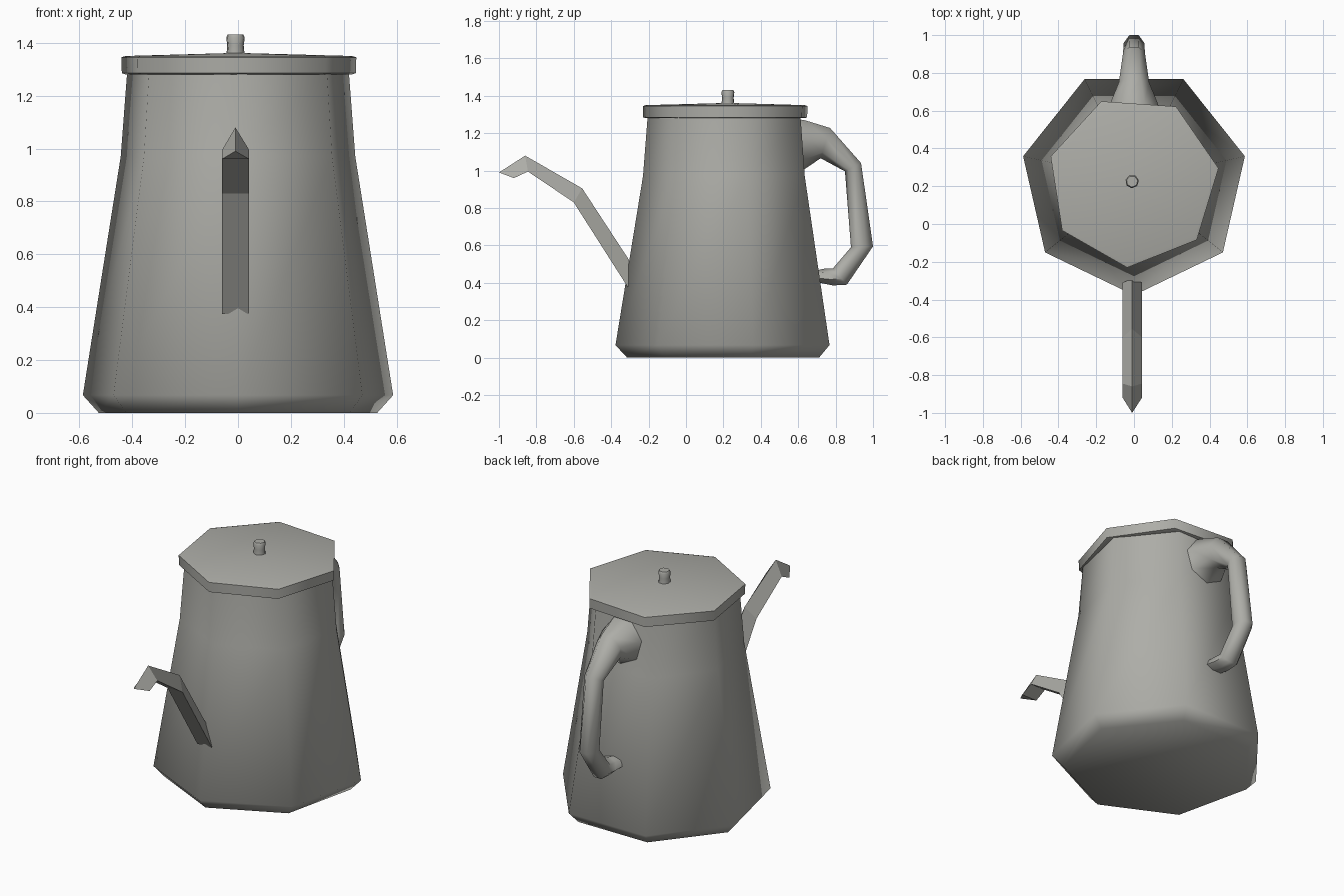
import bpy, bmesh, math
from mathutils import Vector

if "Cube" in bpy.data.objects:
    bpy.data.objects.remove(bpy.data.objects["Cube"])

CY = 0.225   # the pot axis sits behind the origin
SIDES = 7

metal = bpy.data.materials.new("dull grey metal")
metal.diffuse_color = (0.42, 0.42, 0.39, 1)
metal.use_nodes = True
metal.node_tree.nodes["Principled BSDF"].inputs["Base Color"].default_value = metal.diffuse_color


def skin(name, rings, smooth):
    """Bridge equal-length point rings, cap both ends."""
    bm = bmesh.new()
    vs = [[bm.verts.new(p) for p in r] for r in rings]
    n = len(rings[0])
    for a, b in zip(vs, vs[1:]):
        for i in range(n):
            j = (i + 1) % n
            bm.faces.new((a[i], a[j], b[j], b[i]))
    bm.faces.new(vs[0])
    bm.faces.new(vs[-1])
    bmesh.ops.recalc_face_normals(bm, faces=bm.faces)
    me = bpy.data.meshes.new(name)
    bm.to_mesh(me)
    bm.free()
    me.materials.append(metal)
    ob = bpy.data.objects.new(name, me)
    bpy.context.collection.objects.link(ob)
    if smooth:
        bpy.ops.object.select_all(action='DESELECT')
        ob.select_set(True)
        bpy.context.view_layer.objects.active = ob
        bpy.ops.object.shade_smooth_by_angle(angle=math.radians(smooth))
    return ob


def lathe(name, profile, turn=0.0, cx=0.0, smooth=60):
    """Seven-sided turned shape from (radius, z) pairs, one corner to the front."""
    angs = [math.radians(-90 + turn) + i * math.tau / SIDES for i in range(SIDES)]
    rings = [[(cx + r * math.cos(a), CY + r * math.sin(a), z) for a in angs]
             for r, z in profile]
    return skin(name, rings, smooth)


# Pot body: chamfered foot, tapering wall
lathe("pot_body", [(0.54, 0), (0.602, 0.067), (0.455, 0.97), (0.43, 1.29)])

# Lid, slightly turned, with shallow cone top
lathe("lid", [(0.44, 1.28), (0.455, 1.285), (0.457, 1.345), (0.44, 1.35), (0.03, 1.361)],
      turn=-4, cx=-0.004)

# Lid knob
lathe("lid_knob", [(0.036, 1.35), (0.032, 1.39), (0.036, 1.42), (0.03, 1.432)],
      turn=-4, cx=-0.01)

# Spout: triangular section, ridge on top and flat underneath
ridge = [(-0.29, 0.50), (-0.555, 0.905), (-0.86, 1.08), (-1.0, 0.99)]
under = [(-0.31, 0.375), (-0.60, 0.83), (-0.845, 0.995), (-0.92, 0.96)]
skin("spout", [[(-0.01, ry, rz), (0.042, uy, uz), (-0.06, uy, uz)]
               for (ry, rz), (uy, uz) in zip(ridge, under)], 0)

# Handle: seven-sided tube, each section from outer point, inner point, half width
sections = [((0.60, 1.275), (0.60, 0.995), 0.14),
            ((0.64, 1.268), (0.64, 1.012), 0.125),
            ((0.77, 1.228), (0.72, 1.066), 0.08),
            ((0.936, 1.04), (0.85, 0.996), 0.058),
            ((1.0, 0.595), (0.882, 0.59), 0.055),
            ((0.86, 0.39), (0.785, 0.477), 0.055),
            ((0.786, 0.386), (0.745, 0.477), 0.06),
            ((0.69, 0.405), (0.69, 0.465), 0.07)]
rings = []
for out, inn, w in sections:
    o, i = Vector((0, *out)), Vector((0, *inn))
    ring = []
    for k in range(SIDES):
        a = (k + 0.5) * math.tau / SIDES
        # stretch so the flat side reaches the outer point exactly
        t = (math.cos(a) + 1) / (math.cos(math.pi / SIDES) + 1)
        p = i.lerp(o, t)
        p.x = w * math.sin(a) / 0.975
        ring.append(p)
    rings.append(ring)
skin("handle", rings, 60)
